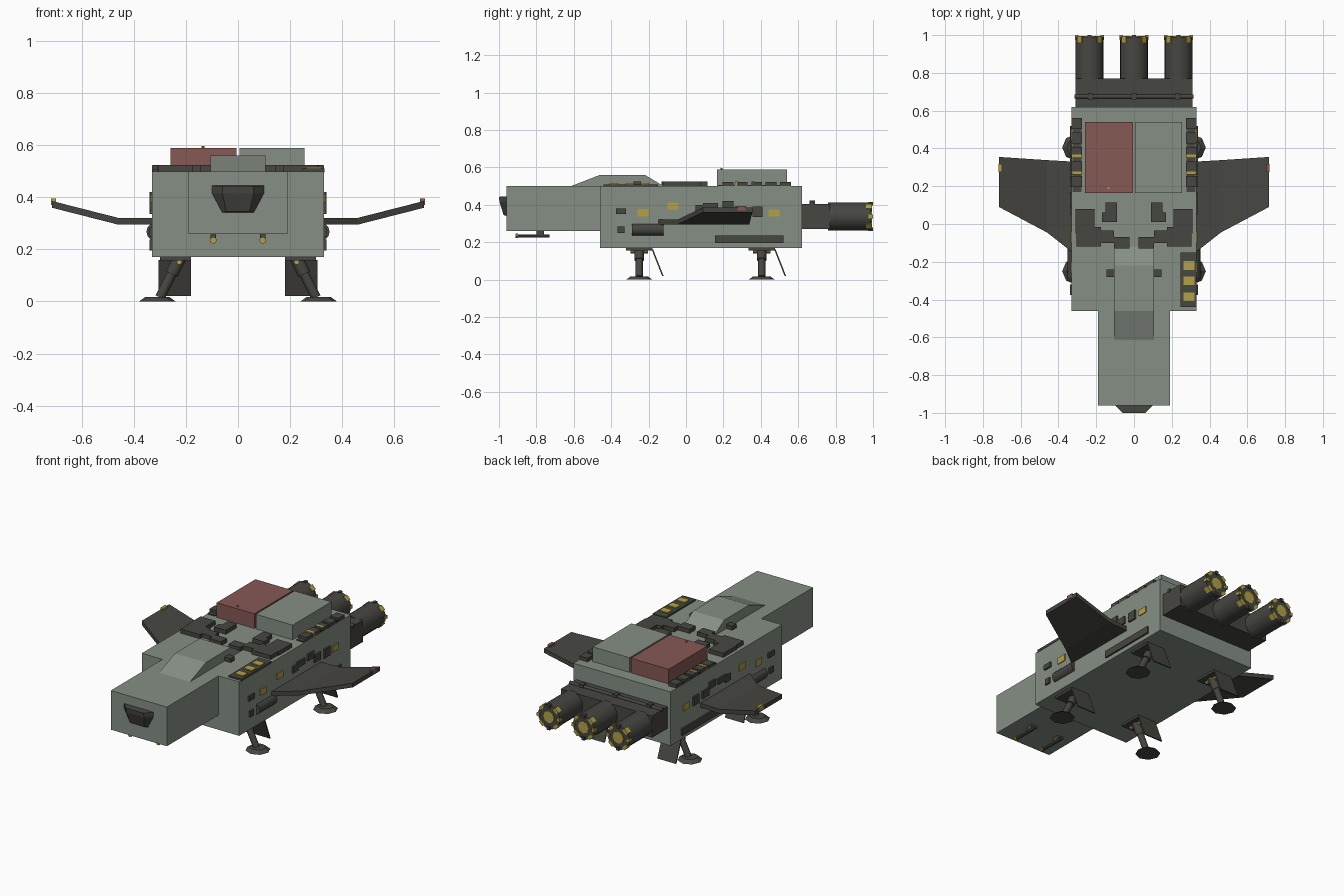
import bpy, bmesh, math
from mathutils import Vector

if "Cube" in bpy.data.objects:
    bpy.data.objects.remove(bpy.data.objects["Cube"])


def material(name, rgb):
    m = bpy.data.materials.new(name)
    m.diffuse_color = (*rgb, 1)
    m.use_nodes = True
    m.node_tree.nodes["Principled BSDF"].inputs["Base Color"].default_value = m.diffuse_color
    return m


GREY = material("hull grey", (0.24, 0.275, 0.235))
DARK = material("dark metal", (0.062, 0.061, 0.053))
RED = material("container red", (0.24, 0.10, 0.09))
YELLOW = material("marking yellow", (0.45, 0.36, 0.06))


def make(name, bm, mat, smooth=False):
    bmesh.ops.recalc_face_normals(bm, faces=bm.faces[:])
    me = bpy.data.meshes.new(name)
    bm.to_mesh(me)
    bm.free()
    me.materials.append(mat)
    ob = bpy.data.objects.new(name, me)
    bpy.context.collection.objects.link(ob)
    if smooth:
        bpy.ops.object.select_all(action='DESELECT')
        bpy.context.view_layer.objects.active = ob
        ob.select_set(True)
        bpy.ops.object.shade_smooth_by_angle(angle=math.radians(35))
    return ob


def hull(name, pts, mat):
    """Convex solid around a few points."""
    bm = bmesh.new()
    for p in pts:
        bm.verts.new(p)
    bmesh.ops.convex_hull(bm, input=bm.verts[:])
    bmesh.ops.dissolve_limit(bm, angle_limit=0.01, verts=bm.verts[:], edges=bm.edges[:])
    return make(name, bm, mat)


def box(name, x, y, z, mat):
    return hull(name, [(a, b, c) for a in x for b in y for c in z], mat)


def pair(name, x, y, z, mat):
    """Box on both sides of the ship."""
    box(name + "_right", x, y, z, mat)
    box(name + "_left", (-x[1], -x[0]), y, z, mat)


def rod(name, a, b, r, mat, r2=None, n=12, smooth=True):
    a, b = Vector(a), Vector(b)
    bm = bmesh.new()
    bmesh.ops.create_cone(bm, cap_ends=True, segments=n, radius1=r,
                          radius2=r if r2 is None else r2, depth=(b - a).length)
    bmesh.ops.rotate(bm, verts=bm.verts[:],
                     matrix=Vector((0, 0, 1)).rotation_difference(b - a).to_matrix())
    bmesh.ops.translate(bm, verts=bm.verts[:], vec=(a + b) / 2)
    return make(name, bm, mat, smooth)


# Fuselage and nose
box("main_hull", (-0.33, 0.33), (-0.46, 0.62), (0.17, 0.50), GREY)
box("nose", (-0.19, 0.19), (-0.96, -0.45), (0.26, 0.50), GREY)
hull("cockpit_hump", [(s * 0.105, y, z) for s in (-1, 1) for y, z in
                      ((-0.615, 0.50), (-0.46, 0.56), (-0.22, 0.56), (-0.12, 0.50))], GREY)
hull("nose_window", [(s * x, y, z) for s in (-1, 1) for x, y, z in
                     ((0.105, -0.955, 0.445), (0.105, -0.955, 0.415), (0.065, -0.955, 0.34),
                      (0.06, -1.0, 0.443), (0.06, -0.997, 0.415), (0.045, -0.975, 0.345))], DARK)

# Cargo containers
box("red_container", (-0.26, -0.005), (0.165, 0.54), (0.50, 0.59), RED)
box("grey_container", (0.005, 0.255), (0.165, 0.54), (0.50, 0.59), GREY)
rod("container_beacon", (-0.135, 0.19, 0.59), (-0.135, 0.19, 0.597), 0.006, YELLOW, n=8)

# Segmented rails beside the containers, with yellow straps
pair("rail_base", (0.277, 0.325), (0.17, 0.55), (0.50, 0.507), DARK)
for i in range(5):
    y = 0.195 + i * 0.077
    pair("rail_block", (0.275, 0.33), (y, y + 0.058), (0.50, 0.522), DARK)
for y in (0.27, 0.36):
    pair("rail_strap", (0.275, 0.328), (y - 0.009, y + 0.009), (0.50, 0.524), YELLOW)

# Hatch strip with yellow panels on the right shoulder
box("shoulder_strip", (0.245, 0.332), (-0.44, -0.15), (0.495, 0.51), DARK)
for y in (-0.22, -0.30, -0.385):
    box("shoulder_panel", (0.262, 0.32), (y - 0.023, y + 0.023), (0.51, 0.516), YELLOW)

# Roof equipment blocks
for x, y in (((0.21, 0.31), (-0.05, 0.08)), ((0.265, 0.305), (-0.12, -0.04)),
             ((0.175, 0.265), (-0.12, -0.015)), ((0.09, 0.15), (0.01, 0.115)),
             ((0.14, 0.17), (0.01, 0.06)), ((0.105, 0.175), (-0.10, -0.035)),
             ((0.025, 0.105), (-0.13, -0.07)), ((0.105, 0.145), (-0.28, -0.24))):
    pair("roof_block", x, y, (0.495, 0.525), DARK)

# Side panels and equipment
for y, z in (((-0.375, -0.32), (0.35, 0.38)), ((-0.365, -0.33), (0.25, 0.285)),
             ((0.05, 0.10), (0.36, 0.40)), ((0.09, 0.17), (0.375, 0.41)),
             ((0.195, 0.255), (0.38, 0.42)), ((0.26, 0.32), (0.345, 0.39)),
             ((0.355, 0.41), (0.335, 0.39)), ((0.155, 0.52), (0.195, 0.237))):
    pair("side_block", (0.32, 0.34), y, z, DARK)
for y, z in (((-0.26, -0.20), (0.338, 0.378)), ((-0.10, -0.04), (0.375, 0.412)),
             ((0.44, 0.50), (0.338, 0.375))):
    pair("side_marking", (0.325, 0.335), y, z, YELLOW)

for s in (-1, 1):
    # Side tanks
    rod("side_tank", (s * 0.318, -0.29, 0.268), (s * 0.318, -0.12, 0.268), 0.034, DARK)

    # Cranked wings: flat root, raised outer panel
    t = 0.026
    hull("wing_root", [(s * x, y, z + dz) for dz in (0, t) for x, y, z in
                       ((0.32, 0.33, 0.295), (0.46, 0.338, 0.295),
                        (0.46, -0.045, 0.295), (0.32, -0.155, 0.295))], DARK)
    hull("wing_outer", [(s * x, y, z + dz) for dz in (0, t) for x, y, z in
                        ((0.46, 0.338, 0.295), (0.715, 0.355, 0.36),
                         (0.715, 0.09, 0.36), (0.46, -0.045, 0.295))], DARK)
    box("wing_tip_light", sorted((s * 0.70, s * 0.718)), (0.275, 0.318), (0.37, 0.395),
        RED if s > 0 else YELLOW)

    # Nose guns
    x = s * 0.095
    rod("gun_barrel", (x, -0.90, 0.233), (x, -0.73, 0.233), 0.009, DARK, n=8)
    rod("gun_muzzle", (x, -0.912, 0.235), (x, -0.897, 0.235), 0.013, YELLOW, n=10)
    box("gun_mount", (x - 0.01, x + 0.01), (-0.80, -0.76), (0.235, 0.265), DARK)

    # Landing legs with round feet and bay doors
    for y in (-0.25, 0.405):
        box("leg_mount", sorted((s * 0.18, s * 0.30)), (y - 0.07, y + 0.07), (0.157, 0.172), DARK)
        rod("leg_strut", (s * 0.225, y, 0.165), (s * 0.30, y, 0.015), 0.019, DARK)
        rod("leg_sleeve", (s * 0.222, y, 0.17), (s * 0.255, y, 0.105), 0.025, DARK)
        rod("leg_foot", (s * 0.31, y, 0), (s * 0.31, y, 0.018), 0.07, DARK, 0.045, 8, False)
        for dy in (-0.035, 0.035):
            rod("leg_hinge", (s * 0.225, y + dy - 0.012, 0.152),
                (s * 0.225, y + dy + 0.012, 0.152), 0.011, YELLOW, n=8)
        hull("bay_door", [(s * a, y + b + d, c) for a in (0.18, 0.305) for d in (0, 0.008)
                          for b, c in ((0.067, 0.16), (0.122, 0.02))], DARK)

# Engine block and coolant pipe
box("engine_block", (-0.31, 0.31), (0.61, 0.77), (0.272, 0.405), DARK)
rod("coolant_pipe", (-0.315, 0.675, 0.407), (0.315, 0.675, 0.407), 0.011, DARK)
for x in (-0.23, 0, 0.23):
    box("pipe_clamp", (x - 0.014, x + 0.014), (0.66, 0.69), (0.39, 0.422), DARK)

# Three engines with yellow rim markings and exhausts
R, ZC = 0.074, 0.338
for x in (-0.235, 0, 0.235):
    rod("engine", (x, 0.76, ZC), (x, 0.99, ZC), R, DARK, n=20)
    rod("engine_exhaust", (x, 0.988, ZC), (x, 0.994, ZC), 0.037, YELLOW, n=8, smooth=False)
    for i in range(8):
        a = math.pi * i / 4
        u, v = Vector((math.cos(a), 0, math.sin(a))), Vector((-math.sin(a), 0, math.cos(a)))
        c = Vector((x, 0, ZC))
        mark = i % 2 == 1
        y0, y1 = (0.962, 0.995) if mark else (0.975, 1.0)
        w = 0.017 if mark else 0.01
        hull("engine_rim_mark" if mark else "engine_rim_lug",
             [c + u * r + v * k + Vector((0, y, 0)) for r in (R - 0.016, R + 0.003)
              for k in (-w, w) for y in (y0, y1)], YELLOW if mark or i in (0, 4) else DARK)
